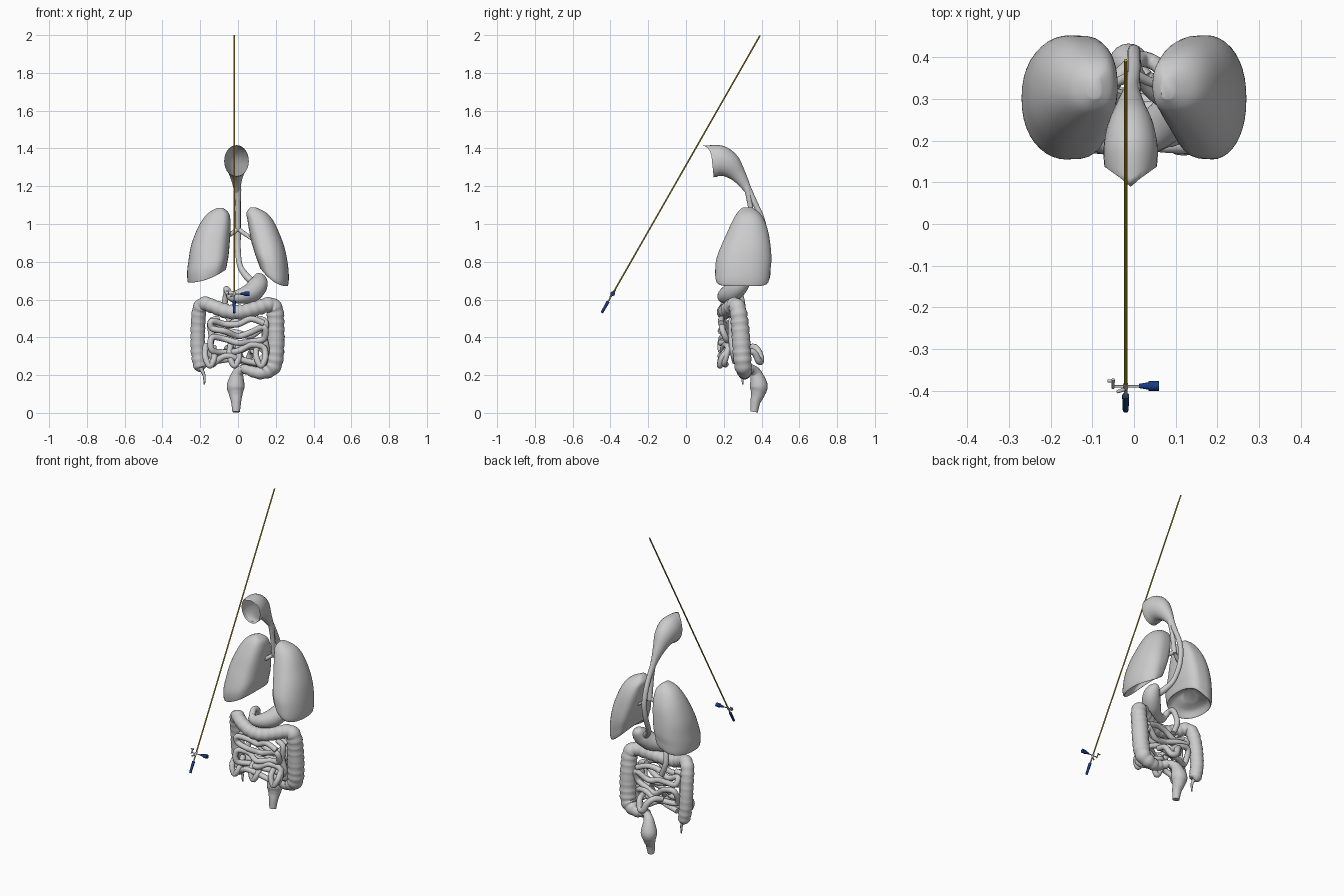
import bpy, bmesh, math, random
from mathutils import Vector

cube = bpy.data.objects.get("Cube")
if cube:
    bpy.data.objects.remove(cube, do_unlink=True)


def material(name, r, g, b):
    mat = bpy.data.materials.new(name)
    mat.use_nodes = True
    mat.diffuse_color = (r, g, b, 1)
    mat.node_tree.nodes["Principled BSDF"].inputs["Base Color"].default_value = (r, g, b, 1)
    return mat


organ_grey = material("organ_grey", .6, .6, .6)
metal_grey = material("metal_grey", .6, .6, .6)
dark_gold = material("dark_gold", .5, .36, .03)
navy_blue = material("navy_blue", .008, .045, .23)


def spline(points, steps):
    """Smooth interpolation through points of any dimension."""
    pts = [points[0]] + list(points) + [points[-1]]
    out = []
    for a, b, c, d in zip(pts, pts[1:], pts[2:], pts[3:]):
        for s in range(steps):
            t = s / steps
            out.append([q + t / 2 * (r - p + t * (2 * p - 5 * q + 4 * r - w + t * (3 * (q - r) + w - p)))
                        for p, q, r, w in zip(a, b, c, d)])
    return out + [list(points[-1])]


def skin(name, rings, mat, cap_start=True):
    """Bridge a row of equal rings into one smooth surface."""
    bm = bmesh.new()
    loops = [[bm.verts.new(p) for p in ring] for ring in rings]
    n = len(loops[0])
    for lower, upper in zip(loops, loops[1:]):
        for i in range(n):
            j = (i + 1) % n
            bm.faces.new((lower[i], lower[j], upper[j], upper[i]))
    bm.faces.new(loops[-1])
    if cap_start:
        bm.faces.new(loops[0][::-1])
        bmesh.ops.recalc_face_normals(bm, faces=bm.faces)
    mesh = bpy.data.meshes.new(name)
    bm.to_mesh(mesh)
    bm.free()
    mesh.shade_smooth()
    mesh.set_sharp_from_angle(angle=math.radians(50))
    mesh.materials.append(mat)
    obj = bpy.data.objects.new(name, mesh)
    bpy.context.collection.objects.link(obj)
    return obj


def tube(name, points, mat=organ_grey, steps=8, sides=16, bump=0, pitch=.04, cap_start=True):
    """Sweep along (x, y, z, radius[, height ratio]) points, with optional pouches."""
    path = spline([tuple(p) + (1,) * (5 - len(p)) for p in points], steps)
    centres = [Vector(p[:3]) for p in path]
    side = Vector((1, 0, 0))
    length, rings = 0, []
    for i, (c, p) in enumerate(zip(centres, path)):
        before, after = centres[max(i - 1, 0)], centres[min(i + 1, len(path) - 1)]
        t = (after - before).normalized()
        if i == 0 and abs(t.x) > .9:
            side = Vector((0, 1, 0))
        side = (side - t * side.dot(t)).normalized()
        up = t.cross(side)
        length += (c - before).length
        r = p[3] * (1 + bump * (abs(math.sin(math.pi * length / pitch)) - .6))
        rings.append([c + side * (r * math.cos(a)) + up * (r * p[4] * math.sin(a))
                      for a in (math.tau * k / sides for k in range(sides))])
    return skin(name, rings, mat, cap_start)


def lung(name, outward, lift, sections):
    """Loft (z, inner x, outer x, front y, back y) sections; the base rises towards the inner side."""
    rings = []
    for z, xi, xo, yf, yb in spline(sections, 5):
        ring = []
        for k in range(40):
            a = math.tau * k / 40
            c, s = math.cos(a), math.sin(a)
            power = 1.03 if c > 0 else .48 if s > 0 else .58
            u = math.copysign(abs(c) ** power, c)
            x = (xi + xo) / 2 + (xo - xi) / 2 * u
            y = (yf + yb) / 2 + (yb - yf) / 2 * math.copysign(abs(s) ** .9, s)
            rise = lift * ((1 - u) / 2) ** 2 * max(0, 1 - (z - .68) / .22)
            ring.append((outward * x, y, z + rise))
        rings.append(ring)
    return skin(name, rings, organ_grey)


# Lungs, each with a hollow base
lung("right_lung", -1, .07, [
    (.745, .13, .2, .26, .35), (.725, .09, .245, .2, .41), (.69, .07, .262, .165, .435),
    (.705, .062, .268, .157, .445), (.75, .056, .269, .155, .448),
    (.8, .05, .263, .165, .452), (.88, .045, .25, .19, .448), (.96, .04, .222, .22, .435),
    (1.02, .04, .19, .248, .412), (1.06, .05, .155, .272, .385), (1.085, .08, .11, .3, .35)])
lung("left_lung", 1, .09, [
    (.735, .16, .21, .26, .35), (.715, .13, .245, .2, .4), (.672, .12, .26, .17, .43),
    (.685, .115, .267, .157, .44), (.73, .105, .269, .155, .446),
    (.8, .09, .262, .16, .452), (.88, .076, .245, .185, .448), (.96, .06, .215, .22, .435),
    (1.02, .05, .185, .248, .415), (1.06, .045, .15, .272, .388), (1.088, .065, .095, .3, .35)])

# Open throat funnel running down into the gullet, with a pointed upper lip
throat = tube("throat_and_gullet", [
    (-.008, .138, 1.33, .063, 1.32), (-.008, .18, 1.332, .065, 1.28), (-.008, .23, 1.308, .056, 1.2),
    (-.008, .28, 1.255, .035, 1.15), (-.005, .325, 1.185, .018, 1.2), (0, .365, 1.11, .015, 1),
    (0, .4, 1.03, .015), (0, .415, .95, .015), (0, .4, .86, .015), (.01, .36, .78, .015),
    (.04, .32, .73, .018), (.08, .29, .69, .02)], sides=28, cap_start=False)
for v in throat.data.vertices:
    reach = max(0, v.co.z - 1.36) * max(0, 1 - abs(v.co.y - .138) / .03)
    v.co.y -= reach * .9 * max(0, 1 - abs(v.co.x + .008) / .07)

# Windpipe and its branches
tube("windpipe", [(-.005, .3, 1.225, .016), (0, .325, 1.18, .017), (0, .34, 1.1, .014),
                  (0, .36, .96, .014)], bump=.08, pitch=.015)
for label, s in (("left", 1), ("right", -1)):
    tube(label + "_bronchus", [(0, .36, .975, .012), (s * .04, .34, .945, .011),
                               (s * .1, .32, .91, .009)])
    for k in (-1, 1):
        tube(label + "_small_bronchus", [(s * .04, .34, .945, .007), (s * .07, .34 + k * .03, .92, .006),
                                         (s * .12, .32 + k * .05, .9, .005)], steps=4, sides=10)

# Stomach and the first bend of gut
tube("stomach", [
    (.118, .33, .735, .006), (.115, .32, .72, .03), (.108, .285, .68, .05), (.075, .245, .64, .053),
    (.03, .212, .622, .044), (-.02, .2, .615, .032), (-.052, .205, .63, .022)], sides=24)
tube("duodenum", [
    (-.045, .205, .625, .02), (-.06, .24, .655, .017), (-.06, .28, .64, .016),
    (-.07, .3, .56, .016), (-.04, .3, .48, .016)])

# Large bowel with pouches, thicker on the left side
tube("large_bowel", [
    (-.195, .3, .228, .012), (-.2, .305, .245, .034), (-.212, .305, .33, .038), (-.212, .295, .45, .038),
    (-.203, .275, .55, .038), (-.175, .25, .578, .037), (-.13, .222, .563, .037), (-.06, .205, .538, .038),
    (.02, .205, .535, .038), (.1, .23, .555, .039), (.165, .26, .572, .04), (.195, .275, .545, .044),
    (.198, .287, .45, .047), (.196, .295, .33, .048), (.185, .302, .25, .045), (.145, .31, .218, .038),
    (.1, .31, .213, .032), (.06, .32, .225, .027), (.025, .35, .235, .023)], sides=20, bump=.12)
tube("rectum", [
    (.03, .345, .235, .022), (0, .37, .21, .03), (-.012, .385, .145, .047), (-.012, .38, .1, .037),
    (-.01, .368, .06, .027), (-.01, .36, .005, .02)], sides=20)
tube("appendix", [(-.2, .3, .24, .012), (-.18, .3, .2, .008), (-.178, .3, .15, .004)], sides=10)

# Small bowel: winding rows in a front and a rear layer
random.seed(4)
for layer, depth in (("front", .205), ("rear", .29)):
    pts = []
    for row in range(5):
        direction = 1 if row % 2 else -1
        for k in range(5):
            x = direction * (k - 2) * .069
            wave = .02 * math.sin(k * math.pi / 2 + row) + random.uniform(-.012, .012)
            y = depth + random.uniform(-.025, .025)
            pts.append((x, y, .48 - row * .05 + wave, .0165))
    tube(layer + "_small_bowel", pts, steps=6, sides=12)
for x in (-.15, -.02, .12):
    tube("hanging_loop", [(x - .02, .24, .36, .016), (x - .024, .19, .3, .016), (x, .18, .25, .016),
                          (x + .024, .19, .29, .016), (x + .02, .24, .35, .016)], sides=12)
for label, s in (("left", 1), ("right", -1)):
    tube(label + "_side_loop", [(s * .1, .25, .5, .016), (s * .145, .24, .48, .017),
                                (s * .14, .24, .4, .017), (s * .15, .25, .32, .017),
                                (s * .11, .26, .27, .016)], sides=12)
tube("back_loop", [(-.06, .32, .34, .017), (-.03, .36, .348, .018), (0, .385, .32, .019),
                   (.02, .395, .278, .019), (.05, .385, .275, .018), (.07, .36, .32, .017),
                   (.08, .31, .33, .016)], sides=12)

# Long scope, laid out along one leaning axis
tip, end = Vector((-.02, -.446, .53)), Vector((-.02, .392, 1.998))
axis = (end - tip).normalized()


def bar(name, a, b, r0, r1, mat=metal_grey):
    return tube(name, [(*a, r0), (*b, r1)], mat, steps=1, sides=12)


def on_axis(name, start, stop, r0, r1, mat):
    return bar(name, tip + axis * start, tip + axis * stop, r0, r1, mat)


on_axis("scope_handle", 0, .07, .007, .0085, navy_blue)
on_axis("scope_neck", .07, .125, .004, .004, metal_grey)
on_axis("scope_collar", .105, .125, .006, .006, metal_grey)
on_axis("scope_shaft", .125, (end - tip).length, .004, .004, dark_gold)

# Side fittings of the scope
bar("side_arm", (-.05, -.389, .63), (.02, -.389, .63), .003, .003)
bar("side_plug", (.012, -.388, .63), (.035, -.388, .631), .005, .009, navy_blue)
bar("side_plug_cap", (.035, -.388, .631), (.06, -.388, .632), .012, .012, navy_blue)
bar("tap_post", (-.05, -.393, .625), (-.05, -.372, .65), .0035, .0035)
bar("tap_lever", (-.063, -.376, .645), (-.045, -.376, .645), .0035, .0035)
bar("valve", (-.04, -.402, .615), (-.02, -.395, .625), .004, .005)
